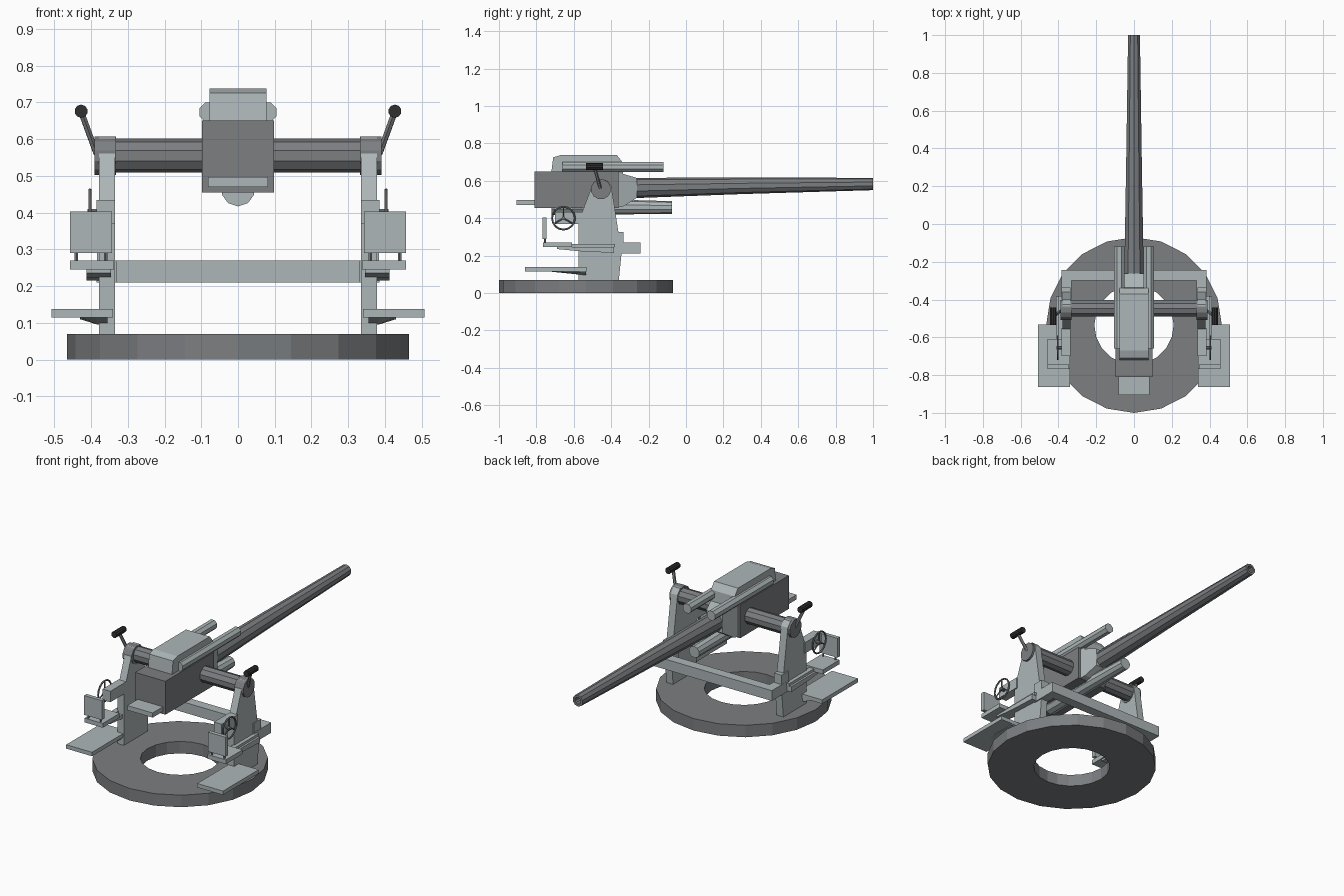
import bpy, bmesh, math
from mathutils import Vector

if "Cube" in bpy.data.objects:
    bpy.data.objects.remove(bpy.data.objects["Cube"])


def material(name, r, g, b):
    m = bpy.data.materials.new(name)
    m.diffuse_color = (r, g, b, 1)
    m.use_nodes = True
    m.node_tree.nodes["Principled BSDF"].inputs["Base Color"].default_value = m.diffuse_color
    return m


LIGHT = material("light_grey", 0.42, 0.47, 0.48)
DARK = material("dark_grey", 0.20, 0.21, 0.22)
BLACK = material("black", 0.03, 0.03, 0.03)


def loft(name, rings, mat, closed=False):
    """Join rings of points; cap the ends, or close the loop."""
    bm = bmesh.new()
    vs = [[bm.verts.new(p) for p in r] for r in rings]
    n, k = len(rings[0]), len(rings)
    for i in range(k if closed else k - 1):
        a, b = vs[i], vs[(i + 1) % k]
        for j in range(n):
            bm.faces.new((a[j], a[(j + 1) % n], b[(j + 1) % n], b[j]))
    if not closed:
        bm.faces.new(vs[0])
        bm.faces.new(vs[-1])
    bmesh.ops.recalc_face_normals(bm, faces=bm.faces)
    me = bpy.data.meshes.new(name)
    bm.to_mesh(me)
    bm.free()
    me.materials.append(mat)
    ob = bpy.data.objects.new(name, me)
    bpy.context.collection.objects.link(ob)
    return ob


def box(name, x0, x1, y0, y1, z0, z1, mat=LIGHT):
    return loft(name, [[(x0, y0, z), (x1, y0, z), (x1, y1, z), (x0, y1, z)] for z in (z0, z1)], mat)


def prism(name, pts, x0, x1, mat=LIGHT):
    """Extrude a (y, z) profile along x."""
    return loft(name, [[(x, y, z) for y, z in pts] for x in (x0, x1)], mat)


def circle(c, axis, r, n):
    q = Vector(axis).to_track_quat('Z', 'Y')
    return [Vector(c) + q @ Vector((r * math.cos(t), r * math.sin(t), 0))
            for t in (2 * math.pi * (i + 0.5) / n for i in range(n))]


def rod(name, a, b, r, n=10, mat=LIGHT, r2=None):
    d = Vector(b) - Vector(a)
    return loft(name, [circle(a, d, r, n), circle(b, d, r if r2 is None else r2, n)], mat)


# Base ring
def ring(r, z):
    return [(r * math.sin(math.pi * i / 10), -0.535 + r * math.cos(math.pi * i / 10), z) for i in range(20)]


loft("base_ring", [ring(0.465, 0), ring(0.465, 0.07), ring(0.21, 0.07), ring(0.21, 0)], DARK, closed=True)

# Front cross beam and trunnion shaft
box("cross_beam", -0.385, 0.385, -0.30, -0.243, 0.21, 0.27)
rod("trunnion_shaft", (-0.37, -0.447, 0.555), (0.37, -0.447, 0.555), 0.046, 10, DARK)

# Gun body
box("receiver", -0.098, 0.098, -0.81, -0.36, 0.455, 0.65, DARK)
loft("receiver_nose", [[(-w, y, a), (w, y, a), (w, y, b), (-w, y, b)]
                       for y, w, a, b in ((-0.36, 0.085, 0.458, 0.645), (-0.33, 0.075, 0.465, 0.635),
                                          (-0.262, 0.052, 0.51, 0.615))], LIGHT)
prism("top_cover", [(-0.72, 0.645), (-0.71, 0.725), (-0.67, 0.738), (-0.37, 0.738),
                    (-0.34, 0.70), (-0.335, 0.63), (-0.40, 0.63)], -0.077, 0.077)
box("loading_tray", -0.082, 0.082, -0.905, -0.78, 0.47, 0.497)
rod("lower_recoil_cylinder", (0, -0.72, 0.463), (0, -0.075, 0.457), 0.046, 10, LIGHT, 0.034)

# Barrel with hollow muzzle
loft("barrel", [circle((0, y, z), (0, 1, 0), r, 10) for y, z, r in
                ((-0.40, 0.561, 0.055), (-0.26, 0.562, 0.054), (0.3, 0.573, 0.044),
                 (1.0, 0.583, 0.033), (1.0, 0.583, 0.020), (0.85, 0.581, 0.020))], DARK)

# Parts repeated on each side
for s, side in ((1, "right"), (-1, "left")):
    def nm(part):
        return side + "_" + part

    rod(nm("upper_recoil_rod"), (s * 0.078, -0.66, 0.673), (s * 0.078, -0.12, 0.673), 0.029, 8)

    # Upright and its frame arm
    prism(nm("upright"), [(-0.575, 0.06), (-0.36, 0.06), (-0.345, 0.21), (-0.362, 0.33), (-0.40, 0.575),
                          (-0.425, 0.605), (-0.475, 0.605), (-0.50, 0.58), (-0.575, 0.38)],
          s * 0.335, s * 0.378)
    box(nm("frame_arm"), s * 0.33, s * 0.385, -0.40, -0.243, 0.21, 0.27)
    box(nm("frame_bracket"), s * 0.335, s * 0.384, -0.40, -0.335, 0.22, 0.325)
    rod(nm("trunnion_cap"), (s * 0.332, -0.455, 0.555), (s * 0.39, -0.455, 0.555), 0.054, 12, DARK)

    # Lever with grip
    rod(nm("lever"), (s * 0.385, -0.458, 0.56), (s * 0.427, -0.49, 0.675), 0.009, 6, DARK)
    rod(nm("lever_grip"), (s * 0.427, -0.535, 0.676), (s * 0.427, -0.443, 0.676), 0.018, 10, BLACK)

    # Gearbox and handwheel
    box(nm("gearbox"), s * 0.335, s * 0.385, -0.70, -0.55, 0.37, 0.434)
    hub = Vector((s * 0.403, -0.655, 0.40))
    rod(nm("handwheel_shaft"), (s * 0.375, -0.655, 0.40), (s * 0.41, -0.655, 0.40), 0.010, 8, DARK)
    rim = []
    for i in range(16):
        t = 2 * math.pi * i / 16
        d = Vector((0, math.cos(t), math.sin(t)))
        rim.append(circle(hub + d * 0.061, (0, -d.z, d.y), 0.005, 6))
    wheel = []
    for i in range(16):
        t = 2 * math.pi * i / 16
        d = Vector((0, math.cos(t), math.sin(t)))
        wheel.append([hub + d * (0.061 + 0.005 * math.cos(u)) + Vector((0.005 * math.sin(u), 0, 0))
                      for u in (2 * math.pi * j / 6 for j in range(6))])
    loft(nm("handwheel"), wheel, DARK, closed=True)
    for i in range(3):
        t = math.pi / 2 + 2 * math.pi * i / 3
        rod(nm("wheel_spoke"), hub, hub + Vector((0, math.cos(t), math.sin(t))) * 0.06, 0.004, 5, DARK)

    # Seat, its support and backrest
    box(nm("seat"), s * 0.338, s * 0.457, -0.765, -0.61, 0.245, 0.27)
    prism(nm("seat_support"), [(-0.69, 0.235), (-0.69, 0.247), (-0.385, 0.247), (-0.385, 0.215), (-0.55, 0.222)],
          s * 0.345, s * 0.412)
    box(nm("seat_rail"), s * 0.37, s * 0.40, -0.64, -0.38, 0.245, 0.262)
    box(nm("backrest"), s * 0.343, s * 0.457, -0.768, -0.745, 0.29, 0.403)
    for x in (0.36, 0.44):
        rod(nm("backrest_post"), (s * x, -0.753, 0.26), (s * x, -0.753, 0.30), 0.005, 6, DARK)

    # Footplate with bracket
    box(nm("footplate"), s * 0.34, s * 0.507, -0.862, -0.533, 0.115, 0.138)
    loft(nm("footplate_bracket"), [[(s * x, -0.74, 0.116), (s * x, -0.535, 0.116), (s * x, -0.535, z)]
                                   for x, z in ((0.355, 0.095), (0.385, 0.096), (0.43, 0.11))], LIGHT)
